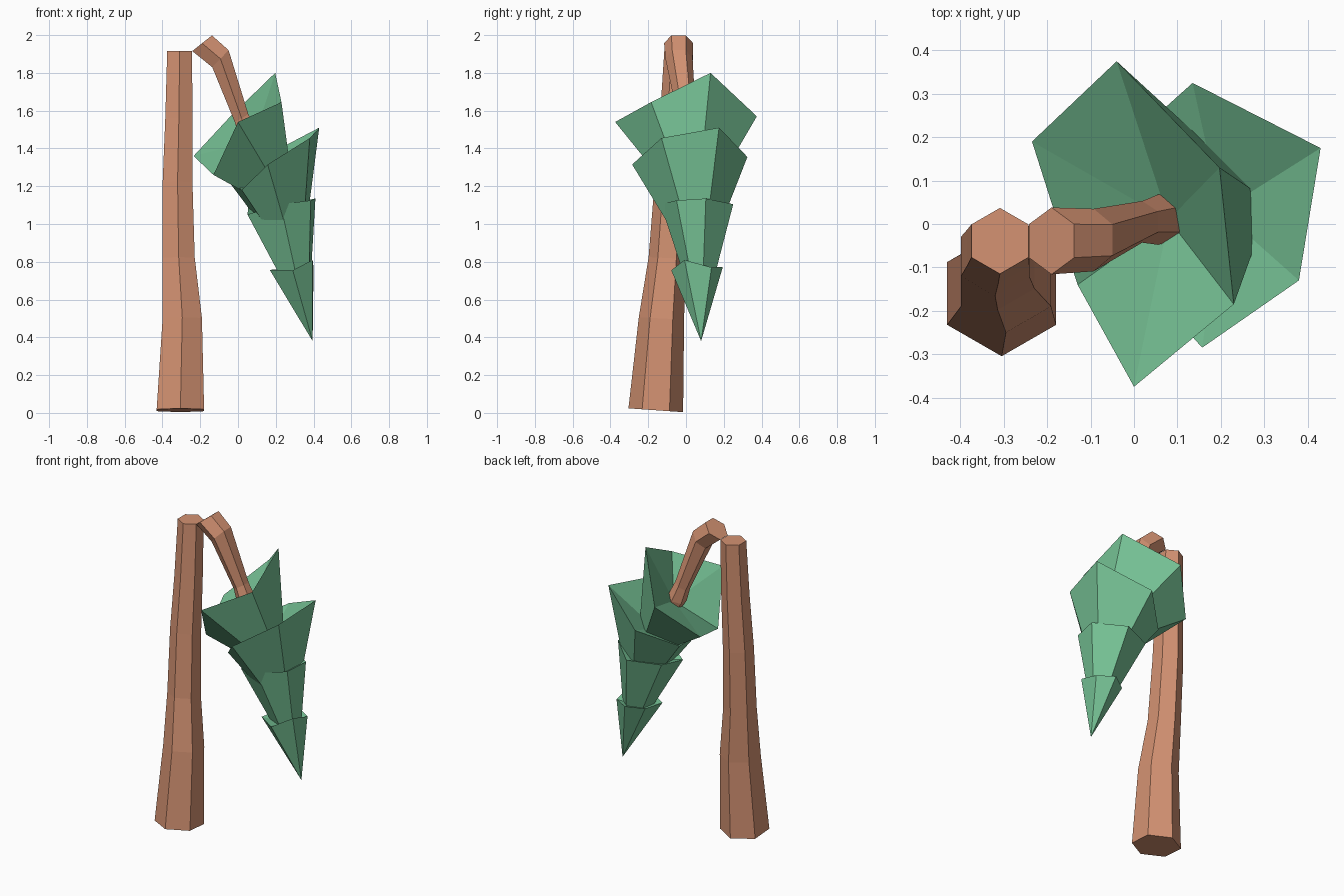
import bpy, bmesh, math
from mathutils import Vector

if "Cube" in bpy.data.objects:
    bpy.data.objects.remove(bpy.data.objects["Cube"])


def material(name, rgb):
    m = bpy.data.materials.new(name)
    m.diffuse_color = (*rgb, 1)
    m.use_nodes = True
    m.node_tree.nodes["Principled BSDF"].inputs["Base Color"].default_value = m.diffuse_color
    return m


BARK = material("bark_brown", (0.66, 0.29, 0.17))
LEAF = material("needle_green", (0.175, 0.52, 0.29))


def hexagon(center, normal, r):
    """Six-sided ring with two corners pointing along +-y."""
    n = Vector(normal).normalized()
    u = (Vector((0, 1, 0)) - n * n.y).normalized()
    v = n.cross(u)
    c = Vector(center)
    return [c + r * (math.cos(a) * u + math.sin(a) * v)
            for a in (i * math.pi / 3 for i in range(6))]


def loft(name, rings, mat, start=None, tip=None):
    """Skin rings; ends are flat caps, or fans to the start / tip point."""
    bm = bmesh.new()
    rows = [[bm.verts.new(p) for p in ring] for ring in rings]
    for a, b in zip(rows, rows[1:]):
        for i in range(6):
            j = (i + 1) % 6
            bm.faces.new((a[i], a[j], b[j], b[i]))
    for row, point in ((rows[0], start), (rows[-1], tip)):
        if point is None:
            bm.faces.new(row)
        else:
            p = bm.verts.new(point)
            for i in range(6):
                bm.faces.new((row[i], row[(i + 1) % 6], p))
    bmesh.ops.recalc_face_normals(bm, faces=bm.faces)
    me = bpy.data.meshes.new(name)
    bm.to_mesh(me)
    bm.free()
    me.materials.append(mat)
    ob = bpy.data.objects.new(name, me)
    bpy.context.collection.objects.link(ob)
    return ob


# Standing trunk, bending slightly as it rises
trunk = [
    ((-0.305, -0.16, 0.014), (0, 0.07, 1), 0.145),
    ((-0.295, -0.130, 0.50), (0, 0.05, 1), 0.120),
    ((-0.314, -0.100, 0.82), (0, 0.05, 1), 0.098),
    ((-0.320, -0.075, 1.22), (0, 0.05, 1), 0.091),
    ((-0.313, -0.055, 1.56), (0, 0.03, 1), 0.083),
    ((-0.309, -0.039, 1.915), (0, 0, 1), 0.076),
]
loft("trunk", [hexagon(*r) for r in trunk], BARK)

# Snapped upper trunk, hinged on the edge of the stump
snapped = [
    ((-0.190, -0.039, 1.957), (0.62, 0, -0.78), 0.077),
    ((-0.093, -0.037, 1.875), (0.72, 0, -0.69), 0.072),
    ((0.019, 0.005, 1.560), (0.50, 0, -0.86), 0.048),
    ((0.056, 0.010, 1.465), (0.30, 0, -0.95), 0.058),
    ((0.210, 0.035, 1.200), (0.50, 0.07, -0.86), 0.035),
]
loft("snapped_trunk", [hexagon(*r) for r in snapped], BARK)


# Hanging needle tiers: hollow upper rim, tapering to the next tier
def tier(name, rim, hollow, end, scale):
    rim = [Vector(p) for p in rim]
    mid = sum(rim, Vector()) / 6
    end = Vector(end)
    if scale:
        low = [end + scale * (p - mid) for p in rim]
        loft(name, [rim, low], LEAF, start=hollow)
    else:
        loft(name, [rim], LEAF, start=hollow, tip=end)


tier("needle_tier_1",
     [(0.0, -0.375, 1.54), (0.23, -0.185, 1.645), (0.197, 0.13, 1.80),
      (-0.04, 0.375, 1.57), (-0.235, 0.19, 1.36), (-0.13, -0.14, 1.26)],
     (0.08, 0.01, 1.44), (0.19, 0.03, 1.22), 0.4)
tier("needle_tier_2",
     [(0.157, -0.285, 1.315), (0.38, -0.13, 1.455), (0.43, 0.175, 1.51),
      (0.135, 0.325, 1.355), (-0.06, 0.15, 1.24), (0.02, -0.13, 1.18)],
     (0.20, 0.03, 1.24), (0.26, 0.05, 1.0), 0.45)
tier("needle_tier_3",
     [(0.225, -0.135, 1.105), (0.385, -0.05, 1.125), (0.41, 0.105, 1.135),
      (0.25, 0.25, 1.105), (0.055, 0.17, 1.095), (0.05, -0.04, 1.05)],
     (0.25, 0.05, 1.04), (0.32, 0.07, 0.68), 0.35)
tier("needle_tier_4",
     [(0.29, -0.078, 0.755), (0.395, -0.008, 0.81), (0.40, 0.135, 0.77),
      (0.30, 0.195, 0.773), (0.20, 0.13, 0.76), (0.168, 0.0, 0.757)],
     (0.30, 0.065, 0.73), (0.395, 0.08, 0.38), 0)
